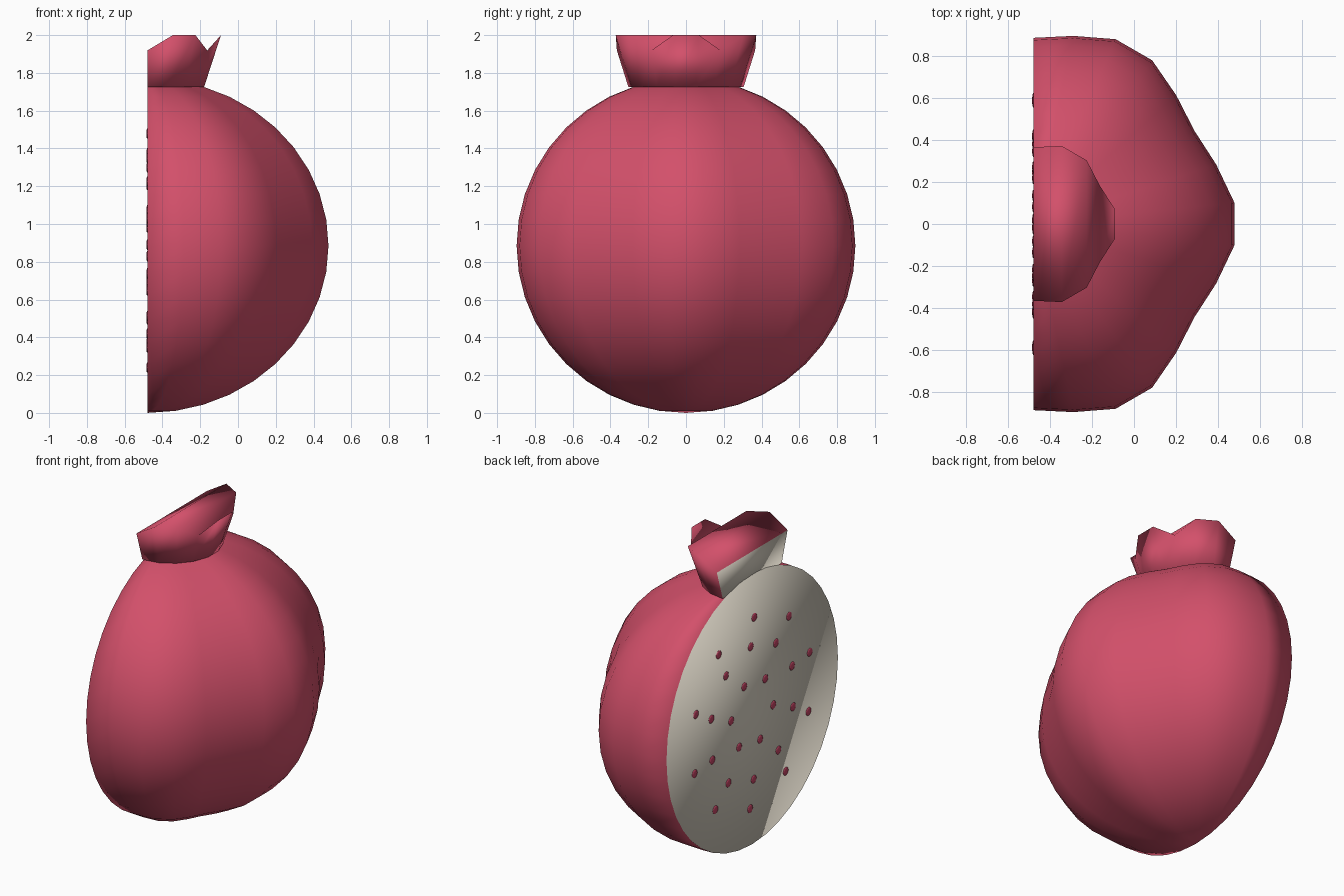
import bpy, bmesh
from math import sin, cos, pi, radians

if "Cube" in bpy.data.objects:
    bpy.data.objects.remove(bpy.data.objects["Cube"], do_unlink=True)

CUT = -0.48      # plane of the cut through the fruit
MID = 0.885      # height of the body's centre


def material(name, rgb):
    mat = bpy.data.materials.new(name)
    mat.use_nodes = True
    mat.diffuse_color = (*rgb, 1)
    bsdf = next(n for n in mat.node_tree.nodes if n.type == "BSDF_PRINCIPLED")
    bsdf.inputs["Base Color"].default_value = (*rgb, 1)
    return mat


skin = material("red skin", (0.65, 0.08, 0.145))
flesh = material("cream flesh", (0.72, 0.67, 0.57))
seed_red = material("seed red", (0.55, 0.06, 0.13))


def half_ring(bm, steps, radius, height):
    """Half circle of vertices on the +x side of the cut plane."""
    ring = []
    for i in range(steps + 1):
        a = -pi / 2 + pi * i / steps
        wave = cos(6 * a)
        r = radius(wave)
        ring.append(bm.verts.new((CUT + r * cos(a), r * sin(a), height(wave))))
    for end in (ring[0], ring[-1]):
        end.co.x = CUT
    return ring


def bridge(bm, low, high):
    for i in range(len(low) - 1):
        bm.faces.new((low[i], low[i + 1], high[i + 1], high[i]))


def finish(bm, name, mats):
    """Turn the mesh into a smooth object; faces in the cut plane are flesh."""
    bmesh.ops.recalc_face_normals(bm, faces=bm.faces[:])
    for f in bm.faces:
        f.smooth = True
        if len(mats) > 1 and all(abs(v.co.x - CUT) < 1e-5 for v in f.verts):
            f.material_index = 1
    mesh = bpy.data.meshes.new(name)
    bm.to_mesh(mesh)
    bm.free()
    for m in mats:
        mesh.materials.append(m)
    obj = bpy.data.objects.new(name, mesh)
    bpy.context.collection.objects.link(obj)
    return obj


# Body: softly six-lobed half fruit, closed by the flat cut face
bm = bmesh.new()
rings = []
for k in range(1, 20):
    t = pi * k / 20
    rings.append(half_ring(bm, 15,
                           lambda w: (0.93 + 0.0425 * w) * sin(t),
                           lambda w: MID - MID * cos(t)))
bottom = bm.verts.new((CUT, 0, 0))
top = bm.verts.new((CUT, 0, 2 * MID))
for low, high in zip(rings, rings[1:]):
    bridge(bm, low, high)
for i in range(15):
    bm.faces.new((bottom, rings[0][i + 1], rings[0][i]))
    bm.faces.new((top, rings[-1][i], rings[-1][i + 1]))
bm.faces.new([bottom] + [r[0] for r in rings] + [top] + [r[-1] for r in reversed(rings)])
finish(bm, "fruit_body", [skin, flesh])

# Crown: flared half cup with a wavy rim, its top folded in strips across
bm = bmesh.new()
base = half_ring(bm, 9, lambda w: 0.305, lambda w: 1.725)
rim = half_ring(bm, 9, lambda w: 0.386 + 0.02 * w, lambda w: 1.973 + 0.054 * w)
bridge(bm, base, rim)
for i in range(4):
    bm.faces.new((rim[i], rim[i + 1], rim[8 - i], rim[9 - i]))
bm.faces.new(base[::-1])
bm.faces.new((base[0], rim[0], rim[9], base[9]))
finish(bm, "crown", [skin, flesh])

# Seeds: three rings of small flat beads on the cut face
bm = bmesh.new()
for count, radius, start in ((6, 0.22, 8), (10, 0.44, 16), (10, 0.62, 20)):
    for i in range(count):
        a = radians(start) + 2 * pi * i / count
        made = bmesh.ops.create_icosphere(bm, subdivisions=2, radius=0.028)
        for v in made["verts"]:
            v.co.x = CUT + v.co.x * 0.2
            v.co.y += radius * cos(a)
            v.co.z += 0.86 + radius * sin(a)
finish(bm, "seeds", [seed_red])
